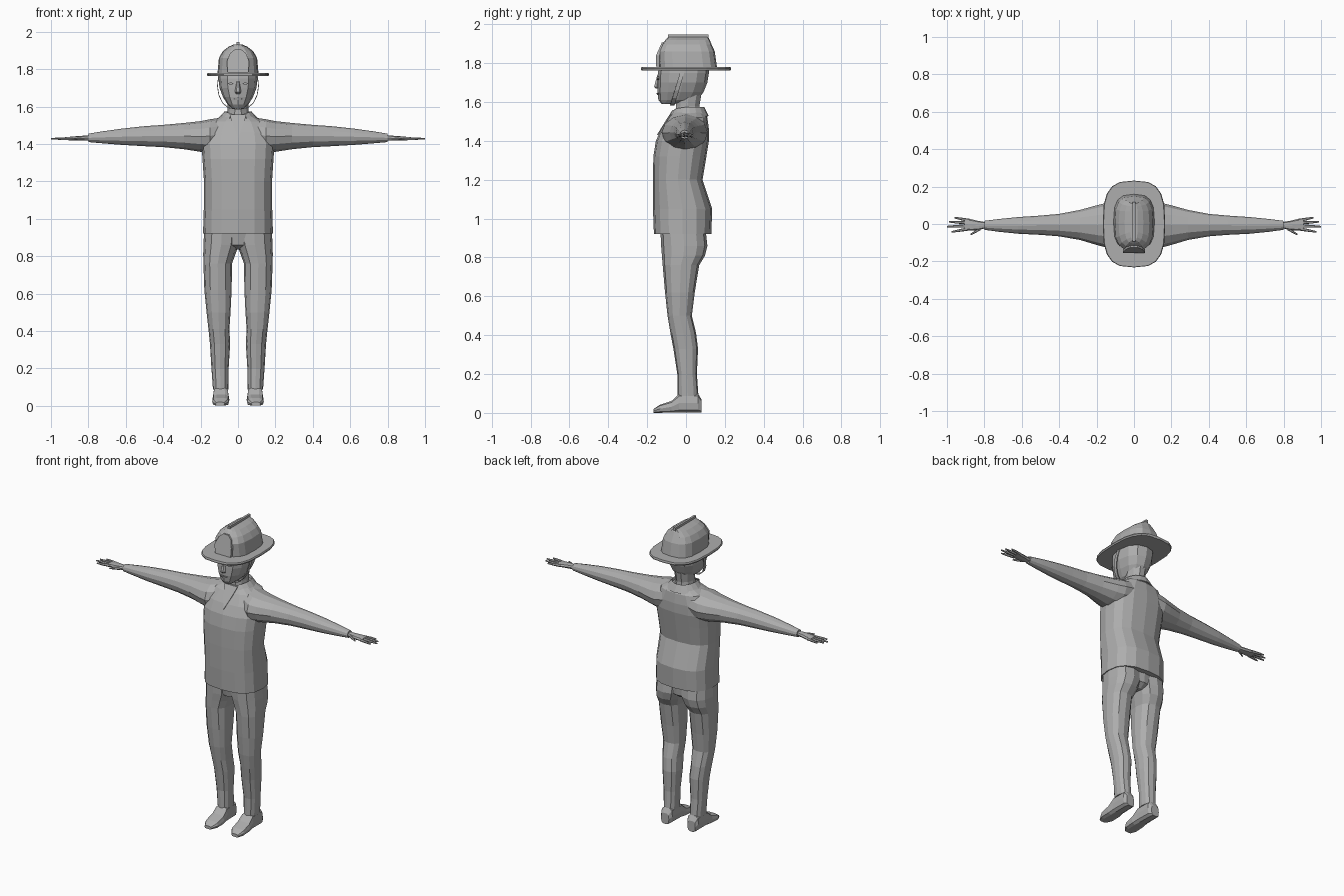
import bpy, bmesh, math

grey = bpy.data.materials.new("plain grey")
grey.diffuse_color = (0.42, 0.42, 0.42, 1)


def finish(name, bm):
    bmesh.ops.recalc_face_normals(bm, faces=bm.faces)
    me = bpy.data.meshes.new(name)
    bm.to_mesh(me)
    bm.free()
    me.materials.append(grey)
    ob = bpy.data.objects.new(name, me)
    bpy.context.collection.objects.link(ob)
    return ob


def grid(name, rings, closed=True, caps=True):
    """Skin a list of point rings."""
    bm = bmesh.new()
    vs = [[bm.verts.new(p) for p in r] for r in rings]
    n = len(vs[0])
    for a, b in zip(vs, vs[1:]):
        for i in range(n if closed else n - 1):
            j = (i + 1) % n
            bm.faces.new((a[i], a[j], b[j], b[i]))
    if caps:
        bm.faces.new(vs[0])
        bm.faces.new(vs[-1])
    return finish(name, bm)


def loft(name, axis, rows, n=12, p=2.0, sx=1):
    """Rows are (position, a_min, a_max, b_min, b_max) of rounded sections."""
    def power(v):
        return math.copysign(abs(v) ** (2 / p), v) if abs(v) > 1e-6 else 0
    rings = []
    for t, a0, a1, b0, b1 in rows:
        ring = []
        for i in range(n):
            w = math.tau * i / n
            a = (a0 + a1) / 2 + (a1 - a0) / 2 * power(math.cos(w))
            b = (b0 + b1) / 2 + (b1 - b0) / 2 * power(math.sin(w))
            x, y, z = {"x": (t, a, b), "y": (a, t, b), "z": (a, b, t)}[axis]
            ring.append((x * sx, y, z))
        rings.append(ring)
    return grid(name, rings)


def sym(z, w, y0, y1):
    return (z, -w, w, y0, y1)


# Shirt body
loft("shirt", "z", [
    sym(0.92, 0.187, -0.165, 0.13), sym(1.05, 0.183, -0.17, 0.135),
    sym(1.20, 0.182, -0.17, 0.085), sym(1.32, 0.19, -0.168, 0.105),
    sym(1.40, 0.195, -0.155, 0.118), sym(1.46, 0.185, -0.128, 0.118),
    sym(1.52, 0.145, -0.09, 0.11), sym(1.555, 0.075, -0.058, 0.085)], 16, 2.6)

# Neck and head
loft("neck", "z", [sym(1.50, 0.065, -0.06, 0.08), sym(1.58, 0.055, -0.055, 0.072),
                   sym(1.68, 0.06, -0.055, 0.09)], 10)
loft("head", "z", [
    sym(1.59, 0.03, -0.125, -0.06), sym(1.61, 0.055, -0.142, 0.06),
    sym(1.65, 0.08, -0.147, 0.09), sym(1.70, 0.099, -0.147, 0.11),
    sym(1.75, 0.104, -0.145, 0.118), sym(1.79, 0.10, -0.135, 0.115)], 12, 2.3)
loft("nose", "z", [sym(1.668, 0.011, -0.155, -0.135), sym(1.678, 0.017, -0.166, -0.135),
                   sym(1.735, 0.007, -0.150, -0.135)], 6)
loft("mouth", "z", [sym(1.636, 0.022, -0.149, -0.135), sym(1.646, 0.026, -0.152, -0.135)], 8)

# Helmet: brim, crown, crest and front shield
loft("helmet_brim", "z", [sym(1.763, 0.163, -0.23, 0.23), sym(1.771, 0.167, -0.232, 0.232),
                          sym(1.779, 0.163, -0.23, 0.23)], 20, 3)
loft("helmet_crown", "z", [
    sym(1.775, 0.110, -0.138, 0.16), sym(1.86, 0.102, -0.142, 0.148),
    sym(1.895, 0.082, -0.125, 0.132), sym(1.92, 0.05, -0.105, 0.122),
    sym(1.933, 0.02, -0.092, 0.115)], 16, 3)
crest = [[(x, y, z) for x, z in ((-0.009, 1.92), (0.009, 1.92), (0.007, 1.946), (-0.007, 1.946))]
         for y in (-0.093, 0.117)]
grid("helmet_crest", crest)
shield = [(-0.055, 1.782), (0.055, 1.782), (0.06, 1.84), (0.042, 1.885),
          (0.018, 1.905), (-0.018, 1.905), (-0.042, 1.885), (-0.06, 1.84)]
grid("helmet_shield", [[(x, y + max(0, z - 1.84) * 0.45, z) for x, z in shield]
                       for y in (-0.154, -0.137)])

# Chin strap: a narrow ribbon hanging under the jaw
half = [(0.105, 1.77), (0.112, 1.71), (0.104, 1.66), (0.085, 1.62), (0.055, 1.592), (0, 1.583)]
path = half + [(-x, z) for x, z in half[-2::-1]]
strap = grid("chin_strap", [[(x, y - (1.77 - z) * 0.3, z) for x, z in path]
                            for y in (-0.025, -0.003)], closed=False, caps=False)
strap.modifiers.new("thickness", "SOLIDIFY").thickness = 0.004

# Folded collar, open at the front
arc = [math.radians(-62 + 304 * i / 14) for i in range(15)]


def collar_ring(rx, ry, z, dip):
    return [(rx * math.cos(w), 0.012 + ry * math.sin(w),
             z - dip * max(0, -math.sin(w)) ** 2) for w in arc]


collar = grid("collar", [collar_ring(0.066, 0.075, 1.545, 0.0), collar_ring(0.072, 0.082, 1.574, 0.015),
                         collar_ring(0.114, 0.105, 1.528, 0.01)], closed=False, caps=False)
collar.modifiers.new("thickness", "SOLIDIFY").thickness = 0.006
# Open neckline
grid("neckline", [[(0, y - 0.08, 1.43), (0.03, y - 0.032, 1.508), (0.045, y, 1.558),
                   (-0.045, y, 1.558), (-0.03, y - 0.032, 1.508)] for y in (-0.07, -0.063)])

# Seat of the trousers, between the legs
loft("trouser_seat", "z", [sym(0.835, 0.03, -0.06, 0.06), sym(0.86, 0.09, -0.115, 0.095),
                           sym(0.95, 0.17, -0.13, 0.10)], 12, 2.6)

for side, sx in (("right", -1), ("left", 1)):
    # Sleeve
    loft(side + "_sleeve", "x", [
        (0.08, -0.09, 0.11, 1.37, 1.542), (0.15, -0.125, 0.112, 1.352, 1.532),
        (0.20, -0.112, 0.10, 1.358, 1.522), (0.29, -0.085, 0.075, 1.372, 1.512),
        (0.40, -0.066, 0.054, 1.383, 1.502), (0.50, -0.058, 0.045, 1.388, 1.495),
        (0.62, -0.052, 0.037, 1.395, 1.482), (0.72, -0.042, 0.027, 1.403, 1.468),
        (0.80, -0.031, 0.017, 1.41, 1.455)], 12, 2, sx)
    # Hand
    loft(side + "_palm", "x", [
        (0.79, -0.022, 0.010, 1.418, 1.445), (0.83, -0.032, 0.016, 1.418, 1.444),
        (0.87, -0.036, 0.026, 1.418, 1.441), (0.905, -0.032, 0.026, 1.419, 1.438)], 8, 2.6, sx)
    for name, x0, y0, x1, y1 in (
            ("thumb", 0.82, -0.024, 0.875, -0.057), ("index_finger", 0.89, -0.027, 0.975, -0.042),
            ("middle_finger", 0.89, -0.010, 1.0, -0.014), ("ring_finger", 0.89, 0.006, 0.99, 0.012),
            ("little_finger", 0.88, 0.019, 0.96, 0.034)):
        xm, ym = x0 + (x1 - x0) * 0.6, y0 + (y1 - y0) * 0.6
        loft(side + "_" + name, "x", [
            (x0, y0 - 0.009, y0 + 0.009, 1.419, 1.438), (xm, ym - 0.007, ym + 0.007, 1.421, 1.436),
            (x1, y1 - 0.004, y1 + 0.004, 1.424, 1.432)], 6, 2, sx)
    # Trouser leg
    loft(side + "_trouser_leg", "z", [
        (0.088, 0.052, 0.134, -0.045, 0.064), (0.20, 0.050, 0.142, -0.045, 0.056),
        (0.33, 0.042, 0.150, -0.065, 0.062), (0.41, 0.046, 0.158, -0.080, 0.052),
        (0.50, 0.040, 0.168, -0.095, 0.030), (0.62, 0.034, 0.180, -0.108, 0.045),
        (0.76, 0.032, 0.185, -0.120, 0.068), (0.81, 0.014, 0.186, -0.124, 0.098),
        (0.86, -0.005, 0.185, -0.128, 0.110), (0.95, -0.01, 0.180, -0.132, 0.10)], 12, 2.4, sx)
    # Shoe
    loft(side + "_shoe", "y", [
        (0.080, 0.066, 0.122, 0.0, 0.07), (0.062, 0.053, 0.133, 0.0, 0.10),
        (-0.035, 0.050, 0.134, 0.0, 0.10), (-0.075, 0.046, 0.137, 0.0, 0.062),
        (-0.135, 0.048, 0.138, 0.0, 0.042), (-0.168, 0.072, 0.120, 0.0, 0.020)], 10, 3.2, sx)
    # Eye plate
    grid(side + "_eye", [[(sx * x, y, z) for x, z in ((0.024, 1.722), (0.038, 1.714),
                                                      (0.054, 1.722), (0.038, 1.732))]
                         for y in (-0.148, -0.139)])
